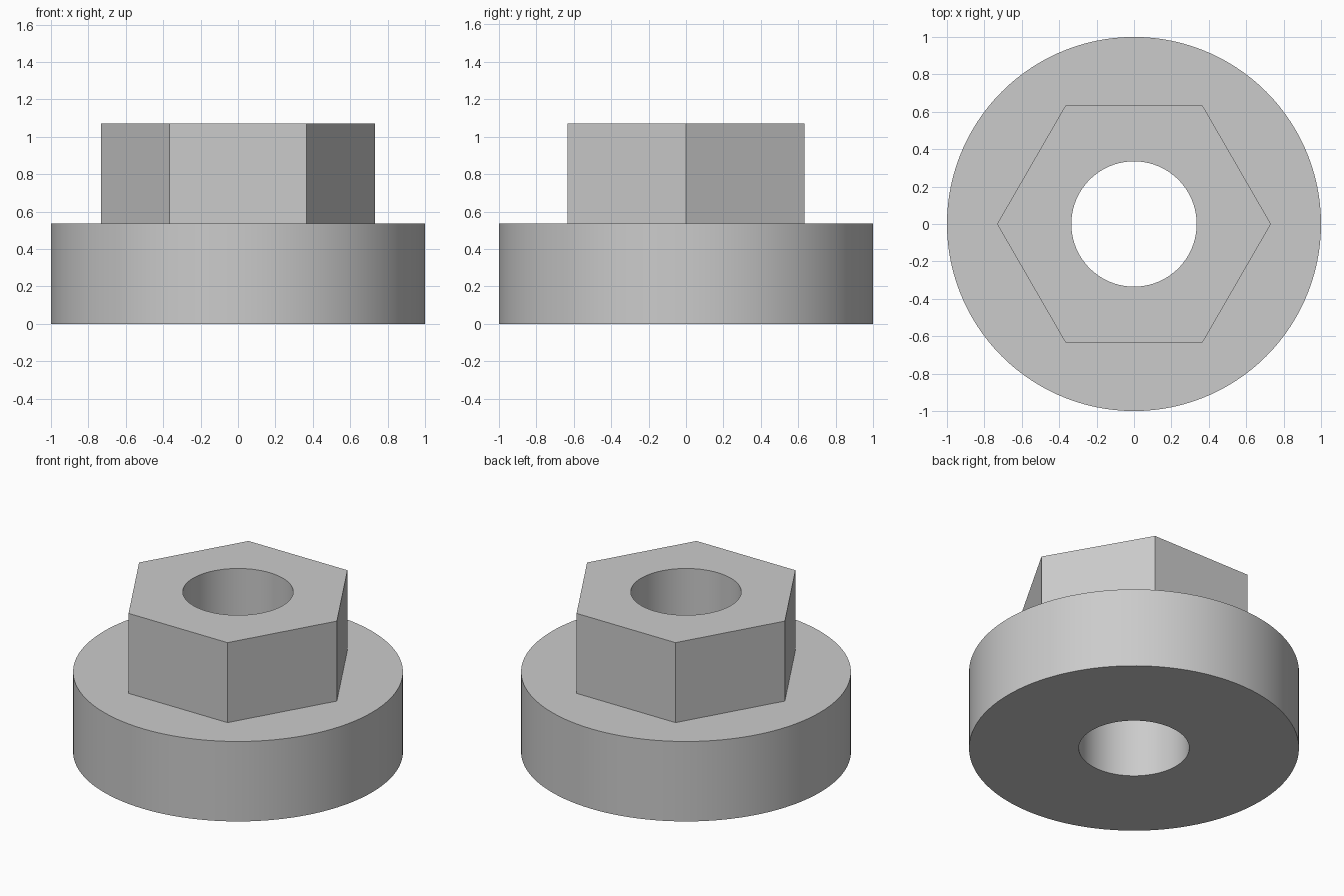
import bpy
import bmesh
from math import cos, pi, radians, tau

SEGMENTS = 120          # multiple of six, so hexagon corners land on vertices
FLANGE_RADIUS = 1.0
HOLE_RADIUS = 0.335
HEX_APOTHEM = 0.634
FLANGE_TOP = 0.535
HEAD_TOP = 1.07

cube = bpy.data.objects.get("Cube")
if cube:
    bpy.data.objects.remove(cube, do_unlink=True)

# Plain grey material
grey = bpy.data.materials.new("light_grey")
grey.use_nodes = True
colour = (0.6, 0.6, 0.6, 1)
grey.diffuse_color = colour
for node in grey.node_tree.nodes:
    if node.type == "BSDF_PRINCIPLED":
        node.inputs["Base Color"].default_value = colour


def circle(radius):
    return lambda angle: radius


def hexagon(apothem):
    # distance to the flat side, with corners on the x axis
    return lambda angle: apothem / cos(angle % (pi / 3) - pi / 6)


def add_ring(bm, outline, z):
    ring = []
    for i in range(SEGMENTS):
        angle = tau * i / SEGMENTS
        r = outline(angle)
        ring.append(bm.verts.new((r * cos(angle), r * cos(angle - pi / 2), z)))
    return ring


# Closed section: hole bottom, flange, hexagonal head, hole top
sections = [
    (circle(HOLE_RADIUS), 0),
    (circle(FLANGE_RADIUS), 0),
    (circle(FLANGE_RADIUS), FLANGE_TOP),
    (hexagon(HEX_APOTHEM), FLANGE_TOP),
    (hexagon(HEX_APOTHEM), HEAD_TOP),
    (circle(HOLE_RADIUS), HEAD_TOP),
]

bm = bmesh.new()
rings = [add_ring(bm, outline, z) for outline, z in sections]
for lower, upper in zip(rings, rings[1:] + rings[:1]):
    for i in range(SEGMENTS):
        j = (i + 1) % SEGMENTS
        bm.faces.new((lower[i], lower[j], upper[j], upper[i]))
bmesh.ops.recalc_face_normals(bm, faces=bm.faces[:])

mesh = bpy.data.meshes.new("flanged_hex_nut")
bm.to_mesh(mesh)
bm.free()
mesh.materials.append(grey)
nut = bpy.data.objects.new("flanged_hex_nut", mesh)
bpy.context.collection.objects.link(nut)

# Smooth round walls, crisp rims and hexagon corners
bpy.ops.object.select_all(action="DESELECT")
nut.select_set(True)
bpy.context.view_layer.objects.active = nut
bpy.ops.object.shade_smooth_by_angle(angle=radians(30))
